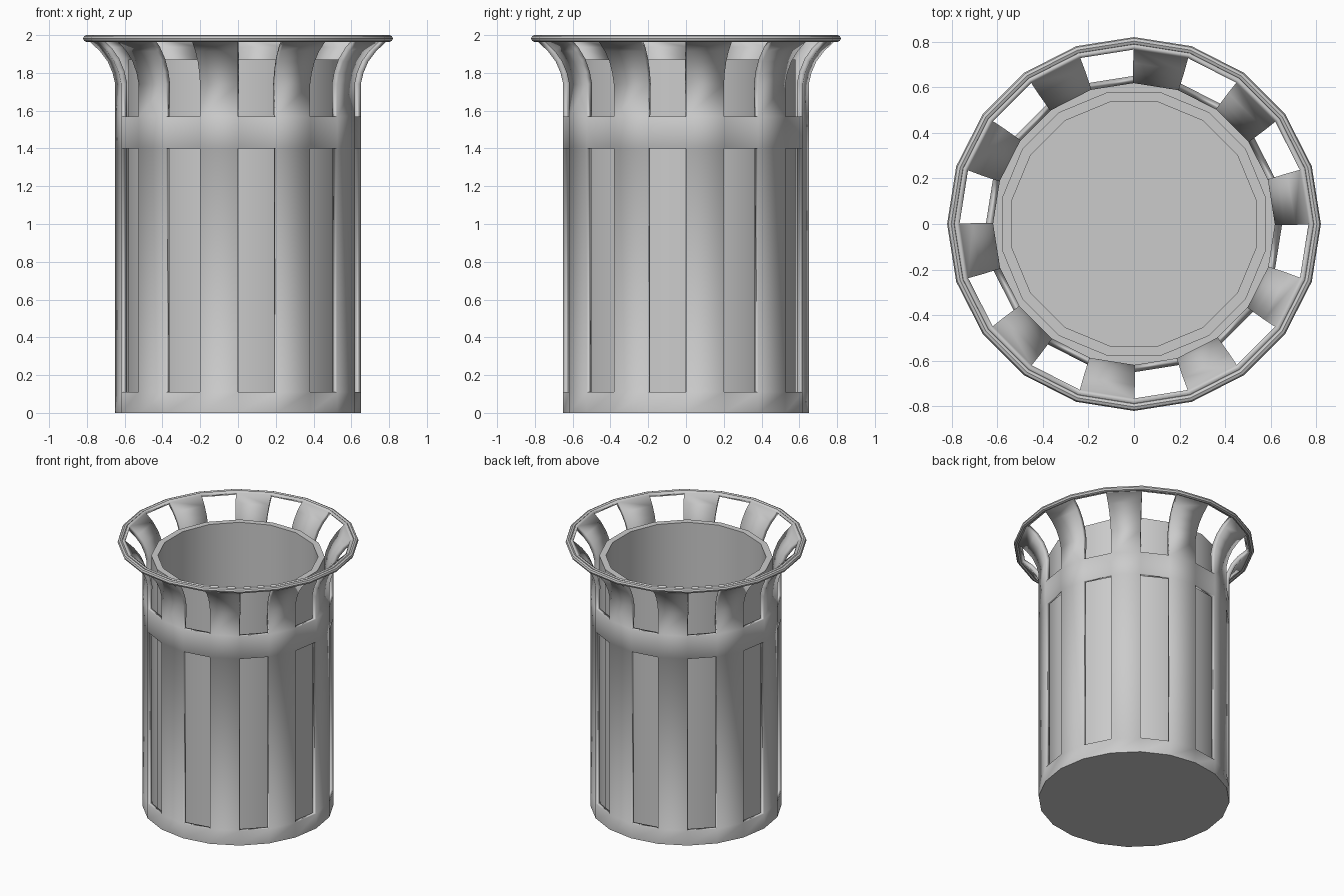
import bpy, bmesh
from math import sin, cos, tau

if "Cube" in bpy.data.objects:
    bpy.data.objects.remove(bpy.data.objects["Cube"])

def finish(name, bm):
    me = bpy.data.meshes.new(name)
    bm.to_mesh(me)
    bm.free()
    ob = bpy.data.objects.new(name, me)
    bpy.context.collection.objects.link(ob)
    bpy.ops.object.select_all(action='DESELECT')
    ob.select_set(True)
    bpy.context.view_layer.objects.active = ob
    bpy.ops.object.shade_smooth_by_angle(angle=0.6)
    return ob

def lathe(name, profile, n, phase=0.0, keep=lambda row, i: True,
          loop=False, cap_start=False, cap_end=False):
    """Spin (radius, z) points round z; keep() decides which quads exist."""
    bm = bmesh.new()
    rings = [[bm.verts.new((r * cos(tau * (i + phase) / n),
                            r * sin(tau * (i + phase) / n), z))
              for i in range(n)] for r, z in profile]
    rows = len(rings) if loop else len(rings) - 1
    for k in range(rows):
        a, b = rings[k], rings[(k + 1) % len(rings)]
        for i in range(n):
            j = (i + 1) % n
            if keep(k, i):
                bm.faces.new((a[i], a[j], b[j], b[i]))
    if cap_start:
        bm.faces.new(rings[0][::-1])
    if cap_end:
        bm.faces.new(rings[-1])
    return finish(name, bm)

# Slatted outer shell: windows on every second side, flared at the top
SIDES = 20
shell_profile = [(0.65, 0), (0.65, 0.11), (0.65, 1.40), (0.65, 1.57),
                 (0.65, 1.74), (0.664, 1.80), (0.69, 1.86),
                 (0.731, 1.915), (0.785, 1.965), (0.80, 1.976)]
window_rows = {1, 3, 4, 5, 6, 7}
shell = lathe("slatted_shell", shell_profile, SIDES,
              keep=lambda k, i: not (k in window_rows and i % 2 == 1),
              cap_start=True)
solid = shell.modifiers.new("thickness", 'SOLIDIFY')
solid.thickness = 0.032
solid.offset = -1
# thickness goes in before the smoothing
while shell.modifiers.find("thickness") > 0:
    bpy.ops.object.modifier_move_up(modifier="thickness")

# Rounded top rim
rim_profile = [(0.802 + 0.018 * cos(tau * a / 8), 1.982 + 0.018 * sin(tau * a / 8))
               for a in range(8)]
lathe("top_rim", rim_profile, SIDES, loop=True)

# Inner bin: outside wall, flat lip, inside wall and floor
lathe("inner_bin", [(0.59, 0.034), (0.59, 1.87), (0.545, 1.87), (0.545, 0.08)],
      16, phase=0.5, cap_start=True, cap_end=True)
